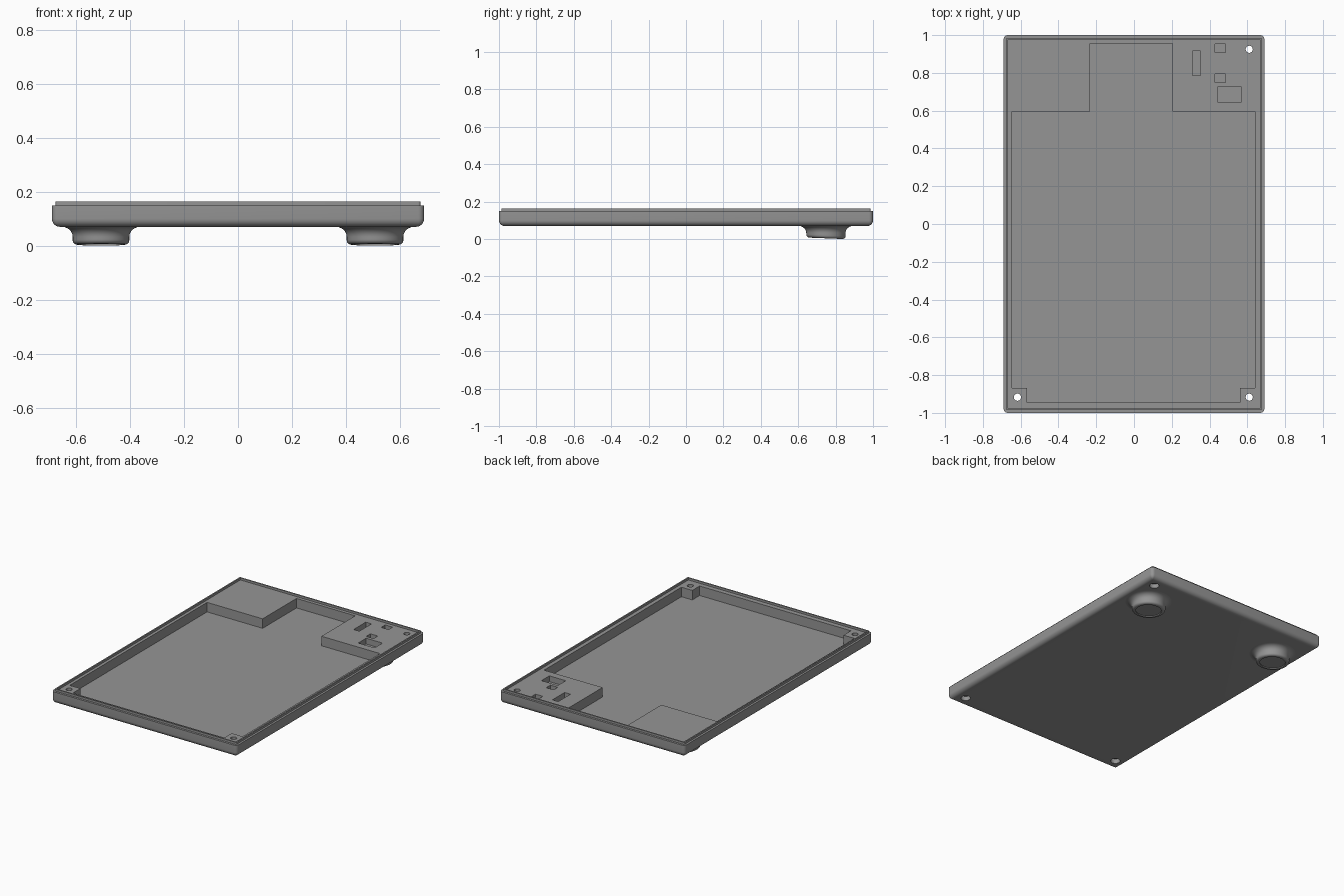
import bpy, bmesh, math

if "Cube" in bpy.data.objects:
    bpy.data.objects.remove(bpy.data.objects["Cube"])

grey = bpy.data.materials.new("case grey")
grey.diffuse_color = (0.3, 0.3, 0.3, 1)
grey.use_nodes = True
grey.node_tree.nodes["Principled BSDF"].inputs["Base Color"].default_value = grey.diffuse_color


def finish(bm, name):
    bmesh.ops.recalc_face_normals(bm, faces=bm.faces)
    mesh = bpy.data.meshes.new(name)
    bm.to_mesh(mesh)
    bm.free()
    mesh.materials.append(grey)
    obj = bpy.data.objects.new(name, mesh)
    bpy.context.collection.objects.link(obj)
    return obj


def loft(bm, rings):
    """Skin a stack of equal-length point rings and cap both ends."""
    loops = [[bm.verts.new(p) for p in ring] for ring in rings]
    for a, b in zip(loops, loops[1:]):
        for i in range(len(a)):
            j = (i + 1) % len(a)
            bm.faces.new((a[i], a[j], b[j], b[i]))
    bm.faces.new(loops[0][::-1])
    bm.faces.new(loops[-1])


def rounded_rect(inset, z, steps=6):
    r = max(0.022 - inset, 0.004)
    cx, cy = 0.69 - inset - r, 1.0 - inset - r
    pts = []
    for q, (sx, sy) in enumerate(((1, 1), (-1, 1), (-1, -1), (1, -1))):
        for i in range(steps + 1):
            a = math.pi / 2 * (q + i / steps)
            pts.append((sx * cx + r * math.cos(a), sy * cy + r * math.sin(a), z))
    return pts


def circle(x, y, r, z, n):
    return [(x + r * math.cos(2 * math.pi * i / n), y + r * math.sin(2 * math.pi * i / n), z)
            for i in range(n)]


def prism(bm, outline, z0, z1):
    loft(bm, [[(x, y, z) for x, y in outline] for z in (z0, z1)])


# Tray body: rounded underside, side wall, ledge, thin raised lip, deck
BOTTOM, DECK, LIP, FLOOR, R = 0.07, 0.149, 0.163, 0.085, 0.03
rings = []
for i in range(7):
    a = math.pi / 2 * i / 6
    rings.append(rounded_rect(R * (1 - math.sin(a)), BOTTOM + R * (1 - math.cos(a))))
for inset, z in ((0, DECK), (0.014, DECK), (0.014, LIP), (0.023, LIP), (0.023, DECK)):
    rings.append(rounded_rect(inset, z))
bm = bmesh.new()
loft(bm, rings)
tray = finish(bm, "tray")

# Cutters: main cavity, component pockets, counterbored screw holes
bm = bmesh.new()
prism(bm, [(-0.567, -0.945), (0.56, -0.945), (0.56, -0.867), (0.641, -0.867),
           (0.641, 0.595), (0.205, 0.595), (0.205, 0.955), (-0.233, 0.955),
           (-0.233, 0.595), (-0.647, 0.595), (-0.647, -0.867), (-0.567, -0.867)], FLOOR, 0.3)
for x0, x1, y0, y1 in ((0.31, 0.353, 0.787, 0.917), (0.43, 0.485, 0.909, 0.952),
                       (0.43, 0.485, 0.75, 0.795), (0.445, 0.567, 0.644, 0.728)):
    prism(bm, [(x0, y0), (x1, y0), (x1, y1), (x0, y1)], 0.11, 0.3)
for x, y in ((-0.617, -0.917), (0.61, -0.917), (0.61, 0.925)):
    loft(bm, [circle(x, y, r, z, 24) for r, z in
              ((0.03, 0.0), (0.03, 0.1), (0.019, 0.1), (0.019, 0.3))])
cutter = finish(bm, "recess_cutter")
cutter.hide_render = True

mod = tray.modifiers.new("recesses", 'BOOLEAN')
mod.operation, mod.solver, mod.object = 'DIFFERENCE', 'EXACT', cutter
bpy.context.view_layer.objects.active = tray
tray.select_set(True)
bpy.ops.object.modifier_apply(modifier=mod.name)
bpy.data.objects.remove(cutter)

# Rear feet: flared neck, rounded rim, shallow pad recess, sole sloping to the back
FX, FY, FR = 0.508, 0.748, 0.105
profile = [(FR + 0.04, 0.073)]
for i in range(7):
    a = math.pi / 2 * i / 6
    profile.append((FR + 0.04 * (1 - math.sin(a)), 0.07 - 0.037 * (1 - math.cos(a))))
for i in range(6):
    a = math.pi / 2 * i / 5
    profile.append((FR - 0.016 * (1 - math.cos(a)), 0.02 - 0.016 * math.sin(a)))
profile += [(0.08, 0.004), (0.08, 0.01)]
feet = []
for side, x in (("left", -FX), ("right", FX)):
    bm = bmesh.new()
    loft(bm, [circle(x, FY, r, z, 48) for r, z in profile])
    for v in bm.verts:
        if v.co.z < 0.025:
            v.co.z -= 0.04 * (v.co.y - FY)
    feet.append(finish(bm, side + "_foot"))

# Smooth the curved surfaces, keep edges crisp
for obj in [tray] + feet:
    obj.select_set(True)
bpy.ops.object.shade_smooth_by_angle(angle=math.radians(35))
